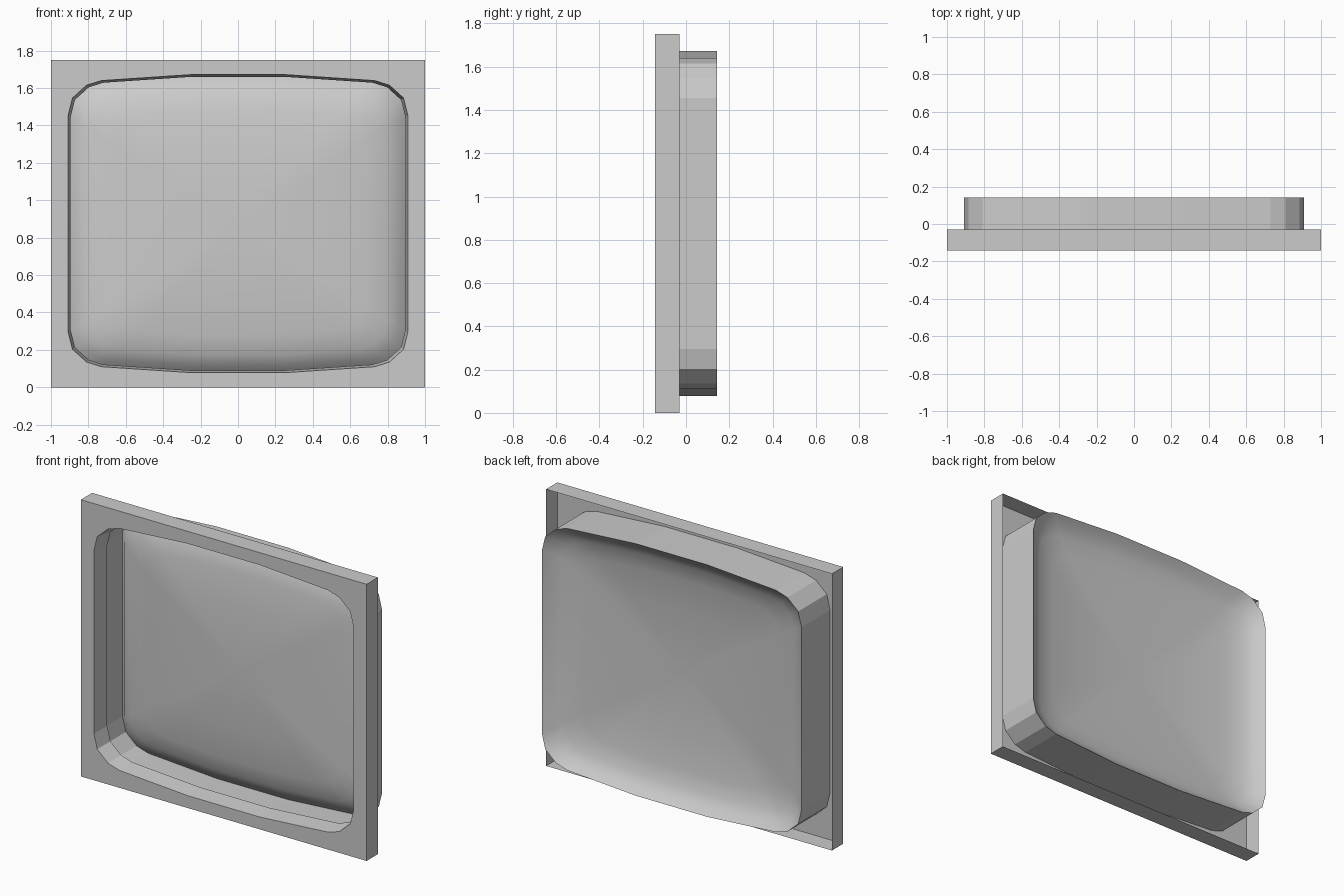
import bpy
import bmesh
from mathutils import Vector

cube = bpy.data.objects.get("Cube")
if cube:
    bpy.data.objects.remove(cube, do_unlink=True)

FRONT, SEAM, BACK = -0.143, -0.03, 0.143
MID_Z = 0.875

grey = bpy.data.materials.new("plain_grey")
grey.use_nodes = True
grey.diffuse_color = (0.6, 0.6, 0.6, 1)
grey.node_tree.nodes["Principled BSDF"].inputs["Base Color"].default_value = grey.diffuse_color

# Rounded screen outline, one quarter mirrored, counter-clockwise from the front
quarter = [(0.908, 0.58), (0.885, 0.672), (0.81, 0.74), (0.73, 0.765), (0.25, 0.797)]
half = quarter + [(-x, z) for x, z in reversed(quarter)]
outline = half + [(-x, -z) for x, z in half]
rectangle = [(1, MID_Z), (-1, MID_Z), (-1, -MID_Z), (1, -MID_Z)]


def ring(bm, points, y, scale=1.0):
    return [bm.verts.new((x * scale, y, z * scale + MID_Z)) for x, z in points]


def skin(bm, a, b, flip=False):
    """Join two equal rings with a band of quads."""
    for i in range(len(a)):
        j = (i + 1) % len(a)
        quad = [a[i], a[j], b[j], b[i]]
        bm.faces.new(quad[::-1] if flip else quad)


def loop_edges(bm, verts):
    return [bm.edges.get((v, verts[i - 1])) for i, v in enumerate(verts)]


def finish(bm, name, smooth=False):
    mesh = bpy.data.meshes.new(name)
    for face in bm.faces:
        face.smooth = smooth
    bm.to_mesh(mesh)
    bm.free()
    mesh.materials.append(grey)
    obj = bpy.data.objects.new(name, mesh)
    bpy.context.collection.objects.link(obj)
    return obj


# Bezel: thin front plate, outer flange open at the back, tapered inner lip
bm = bmesh.new()
outer = ring(bm, rectangle, FRONT)
hole = ring(bm, outline, FRONT)
skin(bm, outer, ring(bm, rectangle, SEAM), flip=True)
skin(bm, hole, ring(bm, outline, SEAM, 0.985))
plate = bmesh.ops.triangle_fill(
    bm, use_beauty=True, normal=Vector((0, -1, 0)),
    edges=loop_edges(bm, outer) + loop_edges(bm, hole))
for face in plate["geom"]:
    if isinstance(face, bmesh.types.BMFace):
        face.normal_update()
        if face.normal.y > 0:
            face.normal_flip()
finish(bm, "bezel")

# Straight rear wall around the screen
bm = bmesh.new()
skin(bm, ring(bm, outline, FRONT), ring(bm, outline, BACK), flip=True)
finish(bm, "rear_wall")

# Screen bulging forward from the back rim
bm = bmesh.new()
profile = [(1, BACK), (0.95, 0.1), (0.88, 0.067), (0.75, 0.045), (0.5, 0.025), (0.25, 0.014)]
rings = [ring(bm, outline, y, scale) for scale, y in profile]
for a, b in zip(rings, rings[1:]):
    skin(bm, a, b)
centre = bm.verts.new((0, 0.01, MID_Z))
last = rings[-1]
for i, v in enumerate(last):
    bm.faces.new((last[i - 1], v, centre))
finish(bm, "screen", smooth=True)
